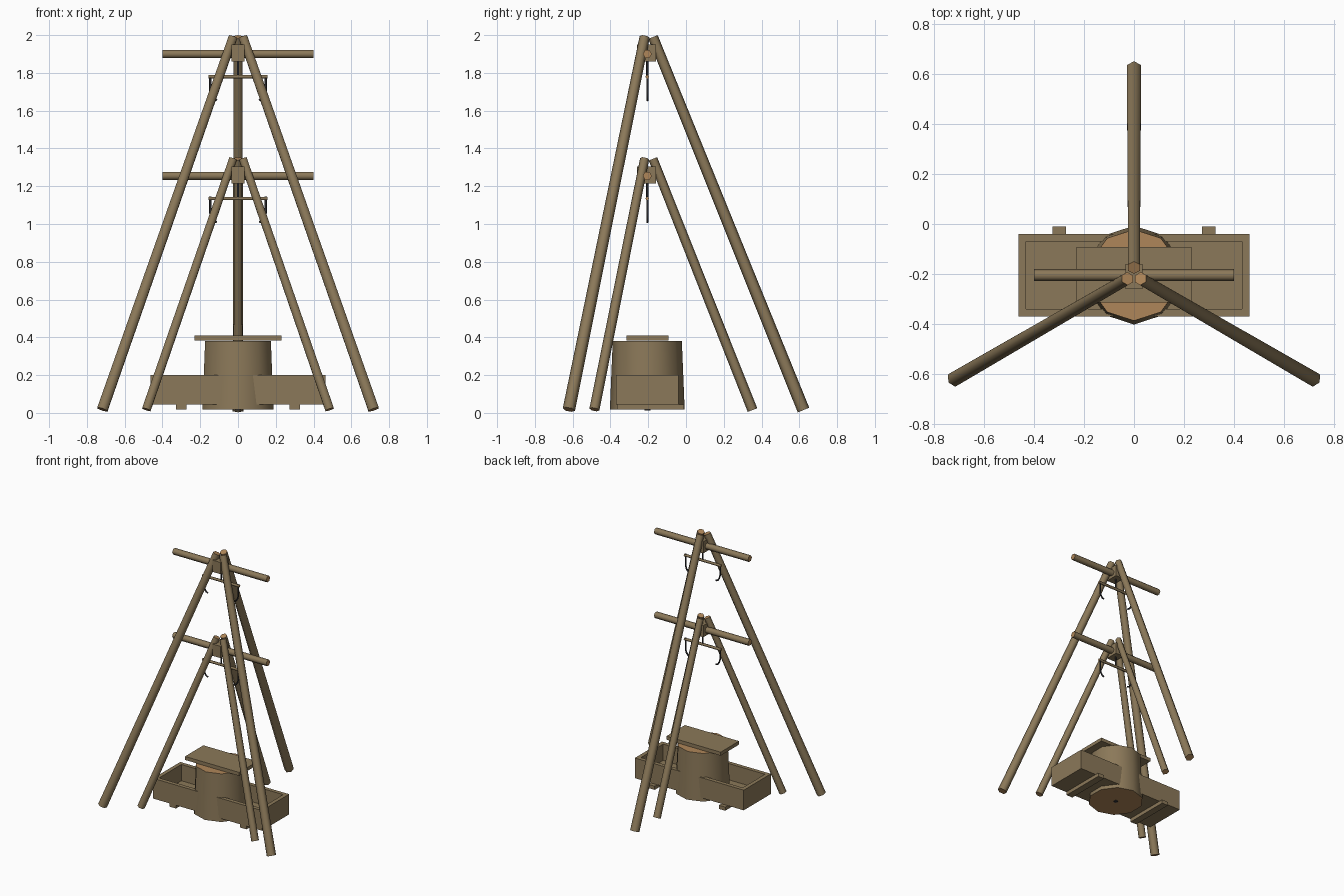
import bpy, bmesh, math
from mathutils import Vector, Matrix

cube = bpy.data.objects.get("Cube")
if cube:
    bpy.data.objects.remove(cube)


def make_material(name, rgb):
    mat = bpy.data.materials.new(name)
    mat.use_nodes = True
    mat.diffuse_color = (*rgb, 1)
    mat.node_tree.nodes["Principled BSDF"].inputs["Base Color"].default_value = (*rgb, 1)
    return mat


WOOD = make_material("weathered wood", (0.26, 0.19, 0.1))
GRAIN = make_material("cut end grain", (0.43, 0.24, 0.1))
IRON = make_material("dark iron", (0.03, 0.03, 0.035))
CY = -0.205  # depth of the shared centre line


def finish(name, bm, mats, smooth=False):
    bmesh.ops.recalc_face_normals(bm, faces=bm.faces)
    mesh = bpy.data.meshes.new(name)
    bm.to_mesh(mesh)
    bm.free()
    for mat in mats:
        mesh.materials.append(mat)
    obj = bpy.data.objects.new(name, mesh)
    bpy.context.collection.objects.link(obj)
    if smooth:
        bpy.ops.object.select_all(action='DESELECT')
        obj.select_set(True)
        bpy.context.view_layer.objects.active = obj
        bpy.ops.object.shade_smooth_by_angle(angle=math.radians(65))
    return obj


def pole(name, start, end, r1, r2, sides=6, spin=0.0, mats=(WOOD, GRAIN)):
    """Tapered round timber whose two ends take the second material."""
    start, end = Vector(start), Vector(end)
    z = (end - start).normalized()
    up = Vector((0, 1, 0)) if abs(z.z) > 0.99 else Vector((0, 0, 1))
    x = up.cross(z).normalized()
    frame = Matrix((x, z.cross(x), z)).transposed().to_4x4()
    bm = bmesh.new()
    bmesh.ops.create_cone(bm, cap_ends=True, segments=sides, radius1=r1, radius2=r2,
                          depth=(end - start).length)
    bm.normal_update()
    for face in bm.faces:
        face.material_index = 1 if abs(face.normal.z) > 0.9 and len(mats) > 1 else 0
    bm.transform(Matrix.Translation((start + end) / 2) @ frame @ Matrix.Rotation(spin, 4, 'Z'))
    return finish(name, bm, mats, True)


def box(name, low, high):
    low, high = Vector(low), Vector(high)
    bm = bmesh.new()
    bmesh.ops.create_cube(bm, size=1)
    bm.transform(Matrix.Translation((low + high) / 2) @ Matrix.Diagonal((*(high - low), 1)))
    return finish(name, bm, [WOOD])


def hook(name, side, z):
    """Iron hook hanging from the rod and curling inward."""
    curve = bpy.data.curves.new(name, 'CURVE')
    curve.dimensions = '3D'
    curve.bevel_depth = 0.006
    curve.bevel_resolution = 1
    curve.use_fill_caps = True
    path = [(0.147, 0.01), (0.147, -0.075), (0.14, -0.1), (0.127, -0.118), (0.112, -0.125)]
    spline = curve.splines.new('POLY')
    spline.points.add(len(path) - 1)
    for point, (x, dz) in zip(spline.points, path):
        point.co = (side * x, CY, z + dz, 1)
    curve.materials.append(IRON)
    obj = bpy.data.objects.new(name, curve)
    bpy.context.collection.objects.link(obj)


def tripod(prefix, top, foot_x, foot_front, foot_back, r1, r2):
    # Three splayed legs
    for label, side in (("left", 1), ("right", -1)):
        pole(f"{prefix}_{label}_leg", (side * foot_x, foot_front, 0.018),
             (side * 0.026, -0.219, top - 0.01), r1, r2)
    pole(f"{prefix}_back_leg", (0, foot_back, 0.015), (0, -0.175, top - 0.01), r1, r2)
    # Block joining the legs, and the crossbar through it
    box(f"{prefix}_joint_block", (-0.035, -0.26, top - 0.14), (0.035, -0.16, top - 0.05))
    bar = top - 0.1
    pole(f"{prefix}_crossbar", (-0.4, CY, bar), (0.4, CY, bar), 0.024, 0.024, spin=math.pi / 6)
    # Hanging rod with its cord and two hooks
    rod = bar - 0.12
    pole(f"{prefix}_hanger_cord", (0, CY, rod), (0, CY, bar), 0.006, 0.006, mats=(IRON,))
    pole(f"{prefix}_hanger_rod", (-0.157, CY, rod), (0.157, CY, rod), 0.01, 0.01, spin=math.pi / 6)
    for label, side in (("left", 1), ("right", -1)):
        hook(f"{prefix}_{label}_hook", side, rod)


tripod("large", 2.0, 0.718, -0.62, 0.622, 0.033, 0.027)
tripod("small", 1.355, 0.485, -0.485, 0.352, 0.027, 0.024)

# Barrel with its lid board and bottom plug
pole("barrel", (0, CY, 0.017), (0, CY, 0.38), 0.198, 0.183, sides=10)
pole("barrel_plug", (0, CY, 0.013), (0, CY, 0.018), 0.016, 0.016, sides=8, mats=(IRON,))
box("lid_board", (-0.23, -0.315, 0.383), (0.23, -0.092, 0.41))

# Open trough running through the barrel
X, FRONT, BACK, LOW, TOP, WALL = 0.463, -0.37, -0.04, 0.045, 0.2, 0.03
box("trough_floor", (-X + WALL, FRONT + WALL, LOW), (X - WALL, BACK - WALL, LOW + WALL))
box("trough_front_wall", (-X, FRONT, LOW), (X, FRONT + WALL, TOP))
box("trough_back_wall", (-X, BACK - WALL, LOW), (X, BACK, TOP))
for label, side in (("left", 1), ("right", -1)):
    a, b = sorted((side * X, side * (X - WALL)))
    box(f"trough_{label}_wall", (a, FRONT + WALL, LOW), (b, BACK - WALL, TOP))
    # Runner under each end
    box(f"{label}_runner", (side * 0.3 - 0.027, -0.365, 0.017), (side * 0.3 + 0.027, -0.01, LOW))
